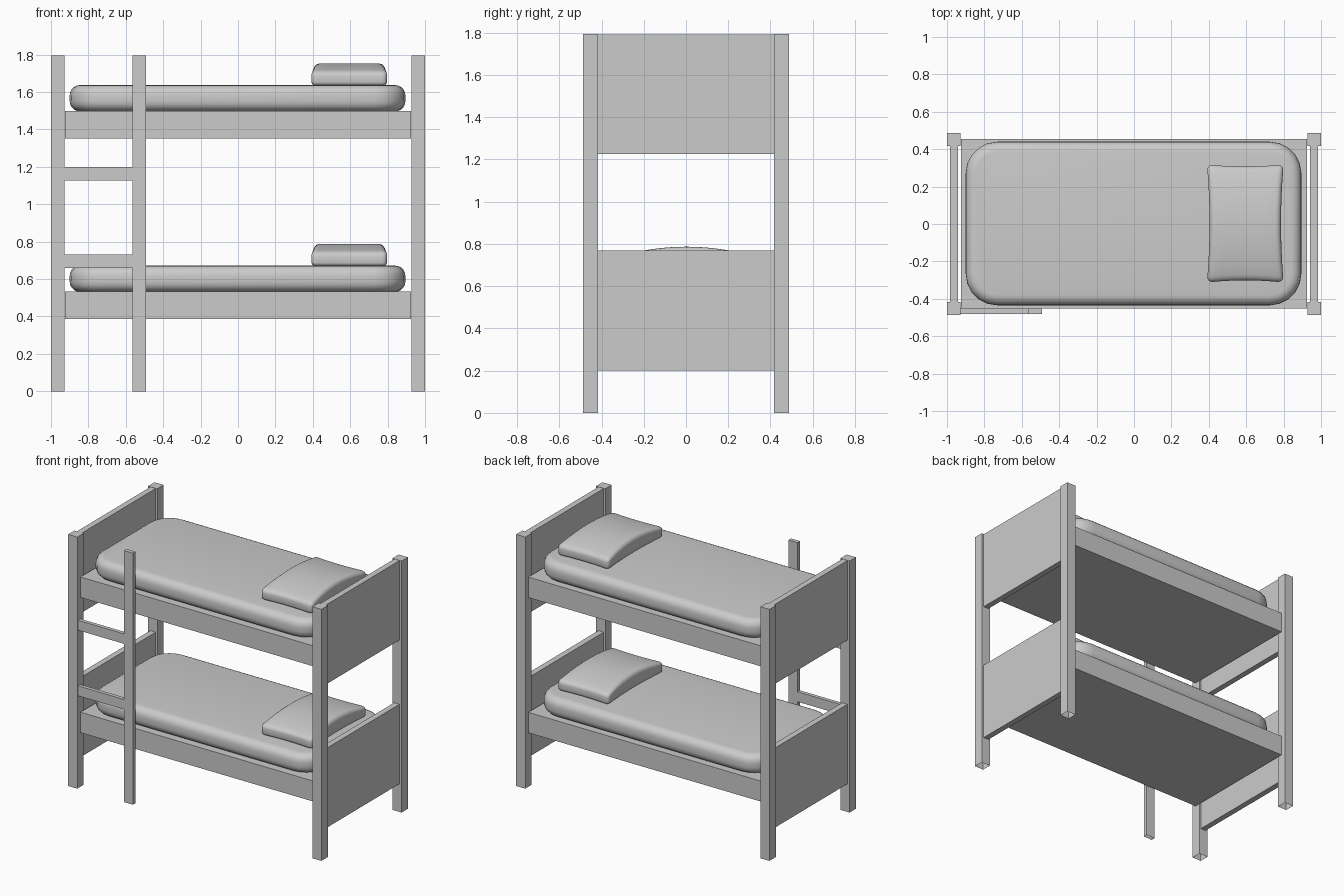
import bpy, bmesh
from mathutils import Vector

if "Cube" in bpy.data.objects:
    bpy.data.objects.remove(bpy.data.objects["Cube"])


def box_bm(x, y, z):
    """Box between (min, max) pairs on each axis."""
    bm = bmesh.new()
    bmesh.ops.create_cube(bm, size=1)
    for v in bm.verts:
        v.co = Vector([a[0] if c < 0 else a[1] for a, c in zip((x, y, z), v.co)])
    return bm


def finish(bm, name, smooth=False):
    bmesh.ops.recalc_face_normals(bm, faces=bm.faces)
    me = bpy.data.meshes.new(name)
    bm.to_mesh(me)
    bm.free()
    ob = bpy.data.objects.new(name, me)
    bpy.context.collection.objects.link(ob)
    if smooth:
        bpy.ops.object.select_all(action='DESELECT')
        ob.select_set(True)
        bpy.context.view_layer.objects.active = ob
        bpy.ops.object.shade_smooth_by_angle(angle=0.7)
    return ob


def box(name, x, y, z, open_bottom=False):
    bm = box_bm(x, y, z)
    if open_bottom:
        low = [f for f in bm.faces if all(v.co.z < z[0] + 1e-5 for v in f.verts)]
        bmesh.ops.delete(bm, geom=low, context='FACES_ONLY')
    finish(bm, name)


def bevel(bm, edges, radius, segments):
    bmesh.ops.bevel(bm, geom=edges, offset=radius, segments=segments,
                    profile=0.5, affect='EDGES')


def mattress(name, z0):
    bm = box_bm((-0.9, 0.895), (-0.435, 0.44), (z0, z0 + 0.14))
    # rounded plan corners, then soft top and bottom rims
    bevel(bm, [e for e in bm.edges if abs(e.verts[0].co.z - e.verts[1].co.z) > 0.05], 0.17, 5)
    bevel(bm, [e for e in bm.edges if abs(e.verts[0].co.z - e.verts[1].co.z) < 0.01], 0.055, 5)
    finish(bm, name, True)


def pillow(name, z0):
    cx, cy, hx, hy, h = 0.595, 0.003, 0.205, 0.316, 0.12
    bm = box_bm((cx - hx, cx + hx), (cy - hy, cy + hy), (z0, z0 + h))
    bevel(bm, bm.edges[:], 0.032, 4)
    # loops so the pillow can arch and pinch
    for axis, c, half, n in ((0, cx, hx, 6), (1, cy, hy, 12)):
        for i in range(1, n):
            co, no = Vector((0, 0, 0)), Vector((0, 0, 0))
            co[axis] = c + half * 0.88 * (2 * i / n - 1)
            no[axis] = 1
            bmesh.ops.bisect_plane(bm, geom=bm.verts[:] + bm.edges[:] + bm.faces[:],
                                   plane_co=co, plane_no=no)
    for v in bm.verts:
        u, w = (v.co.x - cx) / hx, (v.co.y - cy) / hy
        v.co.z = z0 + (v.co.z - z0) * (1 - 0.36 * w * w)
        v.co.x -= 0.014 * u * (1 - w * w)
        v.co.y -= 0.012 * w * (1 - u * u)
    finish(bm, name, True)


TOP = 1.795

# corner posts and end panels
for sx, side in ((-1, "left"), (1, "right")):
    px = sorted((sx * 0.928, sx * 1.0))
    for sy, end in ((-1, "front"), (1, "back")):
        box(f"{end}_{side}_post", px, sorted((sy * 0.416, sy * 0.487)), (0, TOP), True)
    for level, z in (("lower", (0.2, 0.768)), ("upper", (1.226, 1.793))):
        box(f"{level}_{side}_panel", sorted((sx * 0.941, sx * 0.983)), (-0.416, 0.416), z)

# bunks with bedding
for level, z in (("lower", 0.387), ("upper", 1.352)):
    box(f"{level}_bed_base", (-0.926, 0.926), (-0.453, 0.455), (z, z + 0.146))
    mattress(f"{level}_mattress", z + 0.145)
    pillow(f"{level}_pillow", z + 0.28)

# ladder
box("ladder_stile", (-0.563, -0.492), (-0.482, -0.453), (0, TOP), True)
for i, z in enumerate((0.66, 1.128)):
    box(f"ladder_rung_{i + 1}", (-0.93, -0.562), (-0.48, -0.453), (z, z + 0.071))
